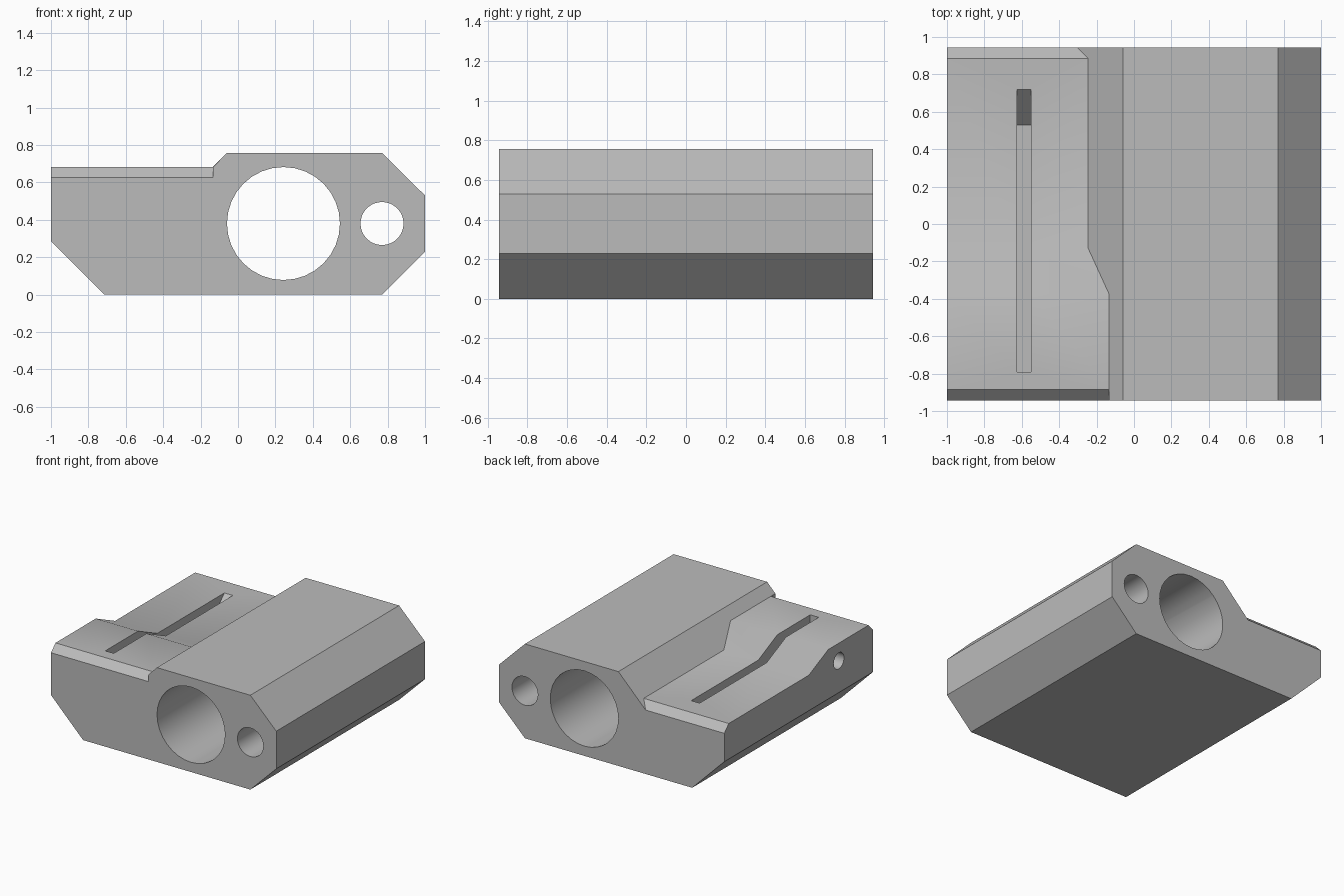
import bpy
import bmesh
from math import radians
from mathutils import Matrix, Vector

cube = bpy.data.objects.get("Cube")
if cube:
    bpy.data.objects.remove(cube, do_unlink=True)

grey = bpy.data.materials.new("light grey")
grey.use_nodes = True
colour = (0.5, 0.5, 0.5, 1)
grey.diffuse_color = colour
grey.node_tree.nodes["Principled BSDF"].inputs["Base Color"].default_value = colour


def add_object(name, bm):
    bmesh.ops.recalc_face_normals(bm, faces=bm.faces)
    mesh = bpy.data.meshes.new(name)
    bm.to_mesh(mesh)
    bm.free()
    mesh.materials.append(grey)
    obj = bpy.data.objects.new(name, mesh)
    bpy.context.collection.objects.link(obj)
    return obj


def loft(name, rings):
    """Skin matching rings of points and close both ends."""
    bm = bmesh.new()
    loops = [[bm.verts.new(p) for p in ring] for ring in rings]
    n = len(loops[0])
    for a, b in zip(loops, loops[1:]):
        for i in range(n):
            j = (i + 1) % n
            bm.faces.new((a[i], a[j], b[j], b[i]))
    bm.faces.new(loops[0])
    bm.faces.new(loops[-1])
    bmesh.ops.remove_doubles(bm, verts=bm.verts, dist=0.0005)
    bmesh.ops.dissolve_limit(bm, angle_limit=radians(0.3), verts=bm.verts, edges=bm.edges)
    return add_object(name, bm)


def cylinder(name, centre, radius, length, axis, segments):
    bm = bmesh.new()
    turn = Vector((0, 0, 1)).rotation_difference(Vector(axis)).to_matrix().to_4x4()
    bmesh.ops.create_cone(bm, cap_ends=True, segments=segments, radius1=radius,
                          radius2=radius, depth=length,
                          matrix=Matrix.Translation(centre) @ turn)
    return add_object(name, bm)


# Housing: one cross-section repeated along y, with a varying deck height
SHELL = [(-1, 0.285), (-0.715, 0), (0.77, 0), (1, 0.228), (1, 0.53),
         (0.77, 0.757), (-0.06, 0.757)]
SLOPE = -0.815                      # deck edge lies on the 45 degree shoulder
HIGH, LOW = 0.682, 0.57
EDGE = HIGH + SLOPE


def section(y, deck, wall=False):
    foot = (EDGE if wall else deck + SLOPE, deck)
    shoulder = (EDGE, HIGH) if wall else foot
    return [(x, y, z) for x, z in SHELL + [shoulder, foot, (-1, deck)]]


housing = loft("housing", [
    section(-0.943, 0.625, wall=True), section(-0.886, HIGH),
    section(-0.375, HIGH), section(-0.13, LOW),
    section(0.886, LOW), section(0.943, 0.513)])

# Slot with a ramped rear end
slot_side = [(-0.79, 0.8), (-0.79, 0.38), (0.53, 0.38), (0.72, 0.57), (0.72, 0.8)]
cutters = [
    loft("slot_cutter", [[(x, y, z) for y, z in slot_side] for x in (-0.625, -0.55)]),
    cylinder("main_bore_cutter", (0.243, 0, 0.38), 0.302, 3, (0, 1, 0), 32),
    cylinder("small_bore_cutter", (0.77, 0, 0.38), 0.115, 3, (0, 1, 0), 32),
    cylinder("pin_hole_cutter", (-0.8, -0.51, 0.54), 0.065, 0.8, (1, 0, 0), 24),
]

bpy.ops.object.select_all(action="DESELECT")
bpy.context.view_layer.objects.active = housing
housing.select_set(True)
for cutter in cutters:
    cutter.hide_render = True
    cut = housing.modifiers.new(cutter.name, "BOOLEAN")
    cut.operation = "DIFFERENCE"
    cut.solver = "EXACT"
    cut.object = cutter
    bpy.ops.object.modifier_apply(modifier=cut.name)
    bpy.data.objects.remove(cutter, do_unlink=True)

bpy.ops.object.shade_smooth_by_angle(angle=radians(30))
